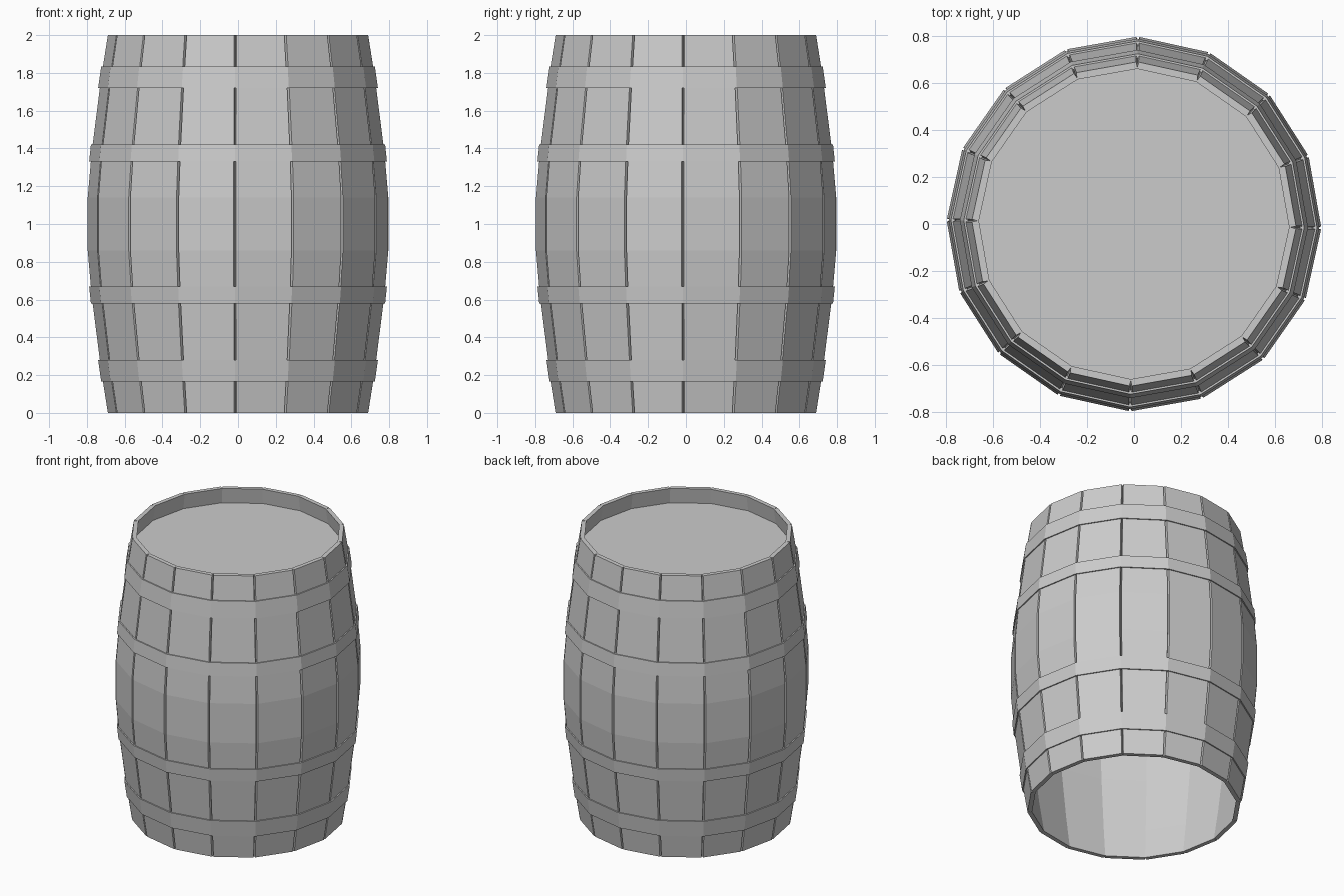
import bpy, bmesh
from math import cos, sin, pi, radians

if "Cube" in bpy.data.objects:
    bpy.data.objects.remove(bpy.data.objects["Cube"])

SIDES = 16
TURN = radians(-1.2)          # slight twist of the whole barrel
HALF_GAP = 0.008              # half angle of the groove between staves
OUTER = [(0, .69), (.22, .725), (.62, .776), (.86, .797),
         (1.14, .797), (1.38, .776), (1.78, .725), (2, .69)]
WALL = 0.03


def radius_at(z):
    for (z0, r0), (z1, r1) in zip(OUTER, OUTER[1:]):
        if z0 <= z <= z1:
            return r0 + (r1 - r0) * (z - z0) / (z1 - z0)


def plain_ring(r, z):
    return [(r * cos(TURN + 2 * pi * i / SIDES), r * sin(TURN + 2 * pi * i / SIDES), z)
            for i in range(SIDES)]


def grooved_ring(r, z, depth):
    # three points per seam: stave edge, groove bottom, next stave edge
    edge = r * cos(pi / SIDES) / cos(pi / SIDES - HALF_GAP)
    pts = []
    for i in range(SIDES):
        a = TURN + 2 * pi * i / SIDES
        for off, rad in ((-HALF_GAP, edge), (0, r - depth), (HALF_GAP, edge)):
            pts.append((rad * cos(a + off), rad * sin(a + off), z))
    return pts


def loft(name, rings, closed=True):
    bm = bmesh.new()
    vs = [[bm.verts.new(p) for p in ring] for ring in rings]
    n = len(vs[0])
    pairs = list(zip(vs, vs[1:] + vs[:1])) if closed else list(zip(vs, vs[1:]))
    for a, b in pairs:
        for i in range(n):
            j = (i + 1) % n
            bm.faces.new((a[i], a[j], b[j], b[i]))
    if not closed:
        bm.faces.new(vs[0])
        bm.faces.new(vs[-1])
    bmesh.ops.recalc_face_normals(bm, faces=bm.faces)
    mesh = bpy.data.meshes.new(name)
    bm.to_mesh(mesh)
    bm.free()
    obj = bpy.data.objects.new(name, mesh)
    bpy.context.collection.objects.link(obj)
    return obj


# Staves: bulging open shell, grooved outside, plain inside
loft("staves",
     [grooved_ring(r, z, 0.022) for z, r in OUTER] +
     [grooved_ring(r - WALL, z, 0) for z, r in reversed(OUTER)])

# Hoops: four bands hugging the staves
for k, (z0, z1) in enumerate([(.165, .28), (.58, .67), (1.33, 1.42), (1.72, 1.835)]):
    r0, r1 = radius_at(z0), radius_at(z1)
    loft(f"hoop_{k + 1}", [plain_ring(r0 + .008, z0), plain_ring(r1 + .008, z1),
                           plain_ring(r1 - .01, z1), plain_ring(r0 - .01, z0)])

# Lid: recessed below the rim
loft("lid", [plain_ring(.685, 1.86), plain_ring(.68, 1.89)], closed=False)
